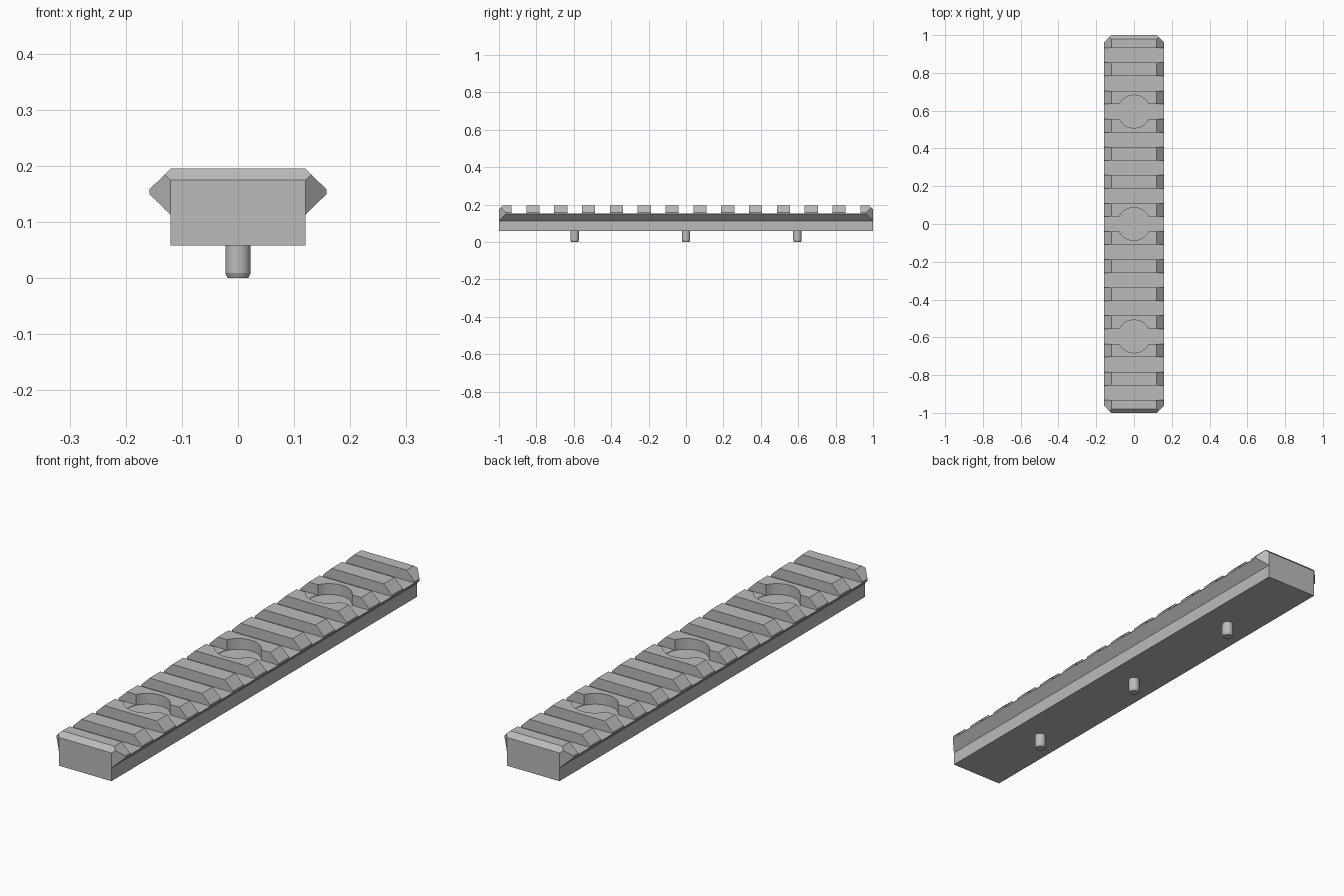
import bpy, bmesh, math
from mathutils import Matrix, Vector

cube = bpy.data.objects.get("Cube")
if cube:
    bpy.data.objects.remove(cube, do_unlink=True)

PITCH, SLOT, SLOTS = 0.1488, 0.078, 13
HALF_BODY, HALF_LIP = 0.12, 0.158
BASE, TOP, FLOOR = 0.058, 0.195, 0.152
SCREW_Y = [-4 * PITCH, 0, 4 * PITCH]

grey = bpy.data.materials.new("metal_grey")
grey.use_nodes = True
colour = (0.5, 0.5, 0.5, 1)
grey.diffuse_color = colour
grey.node_tree.nodes["Principled BSDF"].inputs["Base Color"].default_value = colour


def make_object(name, bm):
    bmesh.ops.recalc_face_normals(bm, faces=bm.faces)
    mesh = bpy.data.meshes.new(name)
    bm.to_mesh(mesh)
    bm.free()
    mesh.materials.append(grey)
    obj = bpy.data.objects.new(name, mesh)
    bpy.context.collection.objects.link(obj)
    return obj


def trim(bm, point, normal):
    """Cut off everything beyond a plane and close the cut."""
    geom = bm.verts[:] + bm.edges[:] + bm.faces[:]
    bmesh.ops.bisect_plane(bm, geom=geom, plane_co=point, plane_no=Vector(normal).normalized(),
                           clear_outer=True)
    bmesh.ops.holes_fill(bm, edges=[e for e in bm.edges if e.is_boundary])


def cylinder(bm, radius, y, z0, z1, segments, foot=None):
    bmesh.ops.create_cone(bm, cap_ends=True, segments=segments,
                          radius1=radius if foot is None else foot, radius2=radius,
                          depth=z1 - z0, matrix=Matrix.Translation((0, y, (z0 + z1) / 2)))


def carve(target, cutter):
    cutter.hide_render = True
    mod = target.modifiers.new(cutter.name, 'BOOLEAN')
    mod.operation, mod.solver, mod.object = 'DIFFERENCE', 'EXACT', cutter
    bpy.context.view_layer.objects.active = target
    bpy.ops.object.modifier_apply(modifier=mod.name)
    bpy.data.objects.remove(cutter, do_unlink=True)


# Rail body: dovetail profile extruded along y
half = [(HALF_BODY, BASE), (HALF_BODY, 0.113), (HALF_LIP, 0.150), (HALF_LIP, 0.158), (HALF_BODY, TOP)]
profile = half + [(-x, z) for x, z in reversed(half)]
bm = bmesh.new()
face = bm.faces.new([bm.verts.new((x, -1, z)) for x, z in profile])
extruded = bmesh.ops.extrude_face_region(bm, geom=[face])["geom"]
bmesh.ops.translate(bm, vec=(0, 2, 0), verts=[v for v in extruded if isinstance(v, bmesh.types.BMVert)])
bmesh.ops.recalc_face_normals(bm, faces=bm.faces)

# Chamfered ends: top edge and both lip corners
for end in (-1, 1):
    trim(bm, (0, end, TOP - 0.02), (0, end, 1))
    for side in (-1, 1):
        trim(bm, (side * (HALF_BODY + 0.0006), end, 0), (side, end, 0))
rail = make_object("rail", bm)

# Cross slots
bm = bmesh.new()
for i in range(SLOTS):
    y = (i - SLOTS // 2) * PITCH
    bmesh.ops.create_cube(bm, size=1, matrix=Matrix.Translation((0, y, FLOOR + 0.1))
                          @ Matrix.Diagonal((0.5, SLOT, 0.2, 1)))
carve(rail, make_object("slot_cutter", bm))

# Round screw recesses
bm = bmesh.new()
for y in SCREW_Y:
    cylinder(bm, 0.087, y, FLOOR - 0.002, 0.3, 48)
carve(rail, make_object("recess_cutter", bm))

# Screws with a chamfered tip under the rail
for name, y in zip(("front_screw", "middle_screw", "back_screw"), SCREW_Y):
    bm = bmesh.new()
    cylinder(bm, 0.0225, y, 0.009, 0.1, 32)
    cylinder(bm, 0.0225, y, 0, 0.009, 32, foot=0.018)
    # Weld the tip to the shank and drop the inner caps
    caps = [f for f in bm.faces if len(f.verts) > 4 and abs(f.calc_center_median().z - 0.009) < 0.001]
    bmesh.ops.delete(bm, geom=caps, context='FACES_ONLY')
    bmesh.ops.remove_doubles(bm, verts=bm.verts, dist=0.0005)
    screw = make_object(name, bm)
    bpy.ops.object.select_all(action='DESELECT')
    screw.select_set(True)
    bpy.context.view_layer.objects.active = screw
    bpy.ops.object.shade_smooth_by_angle(angle=math.radians(25))
